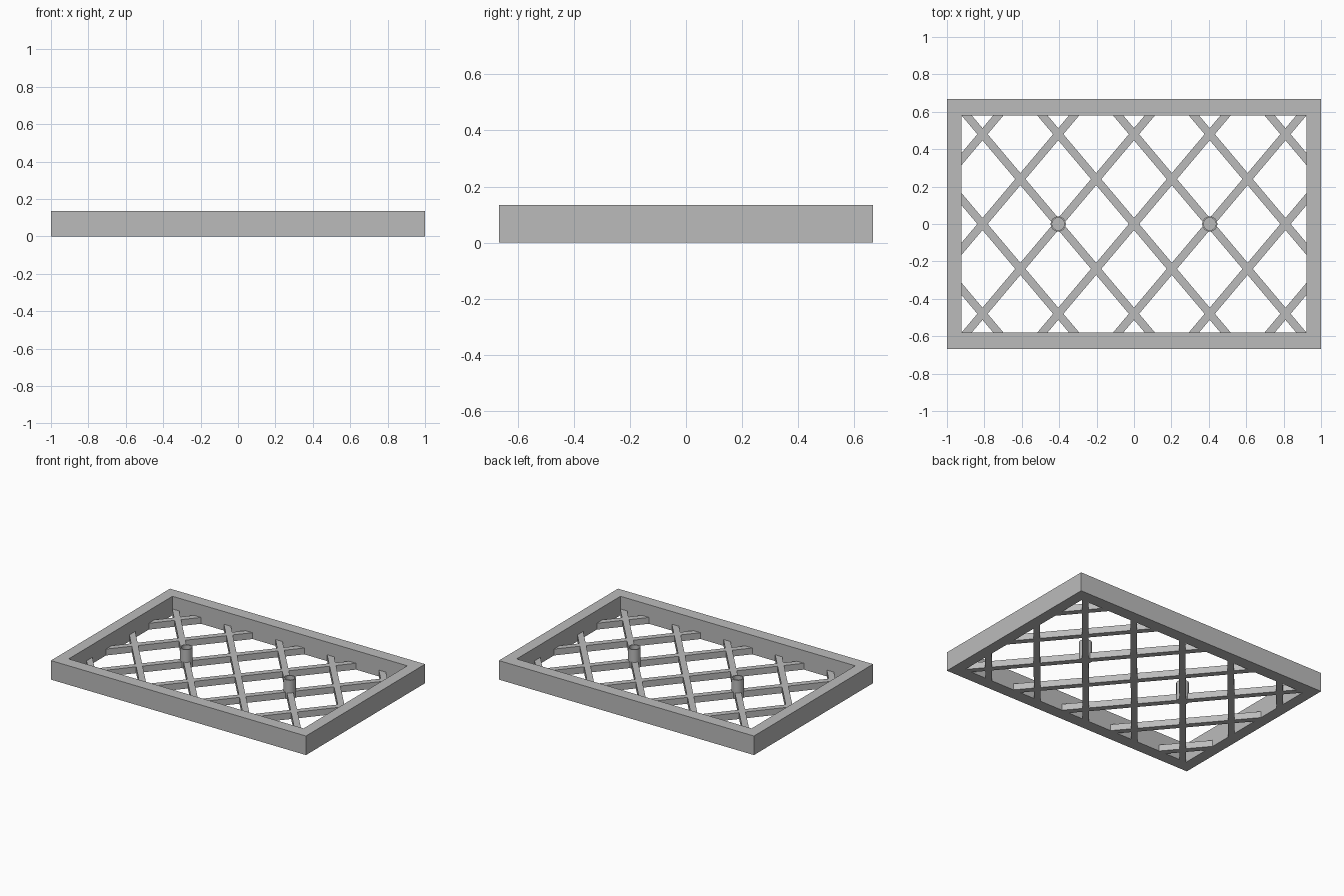
import bpy, bmesh, math
from mathutils import Matrix, Vector

cube = bpy.data.objects.get("Cube")
if cube:
    bpy.data.objects.remove(cube, do_unlink=True)

OUT_X, OUT_Y, HEIGHT = 1.0, 0.667, 0.135
IN_X, IN_Y = 0.921, 0.581
PITCH, ROW = 0.405, 0.24          # lattice spacing along x, half spacing along y
BAR_W, BAR_H = 0.042, 0.045
HUB_R, HUB_WALL = 0.041, 0.008

grey = bpy.data.materials.new("plain grey")
grey.use_nodes = True
colour = (0.5, 0.5, 0.5, 1)
grey.diffuse_color = colour
grey.node_tree.nodes["Principled BSDF"].inputs["Base Color"].default_value = colour


def add_object(name, bm):
    bmesh.ops.recalc_face_normals(bm, faces=bm.faces)
    mesh = bpy.data.meshes.new(name)
    bm.to_mesh(mesh)
    bm.free()
    mesh.materials.append(grey)
    obj = bpy.data.objects.new(name, mesh)
    bpy.context.collection.objects.link(obj)
    return obj


def add_box(bm, size):
    verts = bmesh.ops.create_cube(bm, size=1)["verts"]
    bmesh.ops.scale(bm, vec=size, verts=verts)
    bmesh.ops.translate(bm, vec=(0, 0, size[2] / 2), verts=verts)


# Rectangular rim: a flat ring pulled up to full height
bm = bmesh.new()
corners = [(-1, -1), (1, -1), (1, 1), (-1, 1)]
outer = [bm.verts.new((x * OUT_X, y * OUT_Y, 0)) for x, y in corners]
inner = [bm.verts.new((x * IN_X, y * IN_Y, 0)) for x, y in corners]
for i in range(4):
    j = (i + 1) % 4
    bm.faces.new((outer[i], outer[j], inner[j], inner[i]))
ring = bmesh.ops.extrude_face_region(bm, geom=bm.faces[:], use_keep_orig=True)
top = [v for v in ring["geom"] if isinstance(v, bmesh.types.BMVert)]
bmesh.ops.translate(bm, vec=(0, 0, HEIGHT), verts=top)
add_object("outer_frame", bm)

# Diagonal lattice bars, trimmed to the inside of the rim
angle = math.atan2(ROW, PITCH / 2)
for side, sign in (("rising", 1), ("falling", -1)):
    for k in range(-3, 4):
        bm = bmesh.new()
        add_box(bm, (4, BAR_W, BAR_H))
        place = Matrix.Translation((k * PITCH, 0, 0)) @ Matrix.Rotation(sign * angle, 4, "Z")
        bm.transform(place)
        for normal, limit in (((1, 0, 0), IN_X), ((-1, 0, 0), IN_X),
                              ((0, 1, 0), IN_Y), ((0, -1, 0), IN_Y)):
            geom = bm.verts[:] + bm.edges[:] + bm.faces[:]
            bmesh.ops.bisect_plane(bm, geom=geom, plane_co=Vector(normal) * limit,
                                   plane_no=normal, clear_outer=True)
            bmesh.ops.holes_fill(bm, edges=[e for e in bm.edges if e.is_boundary])
        add_object(f"{side}_bar_{k + 4}", bm)

# Two round posts with a hollow top
for name, x in (("left_post", PITCH), ("right_post", -PITCH)):
    bm = bmesh.new()
    bmesh.ops.create_cone(bm, cap_ends=True, segments=16, radius1=HUB_R, radius2=HUB_R,
                          depth=HEIGHT, matrix=Matrix.Translation((x, 0, HEIGHT / 2)))
    cap = max(bm.faces, key=lambda f: f.calc_center_median().z)
    bmesh.ops.inset_individual(bm, faces=[cap], thickness=HUB_WALL)
    hollow = bmesh.ops.extrude_discrete_faces(bm, faces=[cap])["faces"][0]
    bmesh.ops.translate(bm, vec=(0, 0, BAR_H - HEIGHT), verts=hollow.verts)
    post = add_object(name, bm)
    bpy.ops.object.select_all(action="DESELECT")
    post.select_set(True)
    bpy.context.view_layer.objects.active = post
    bpy.ops.object.shade_smooth_by_angle(angle=math.radians(35))
